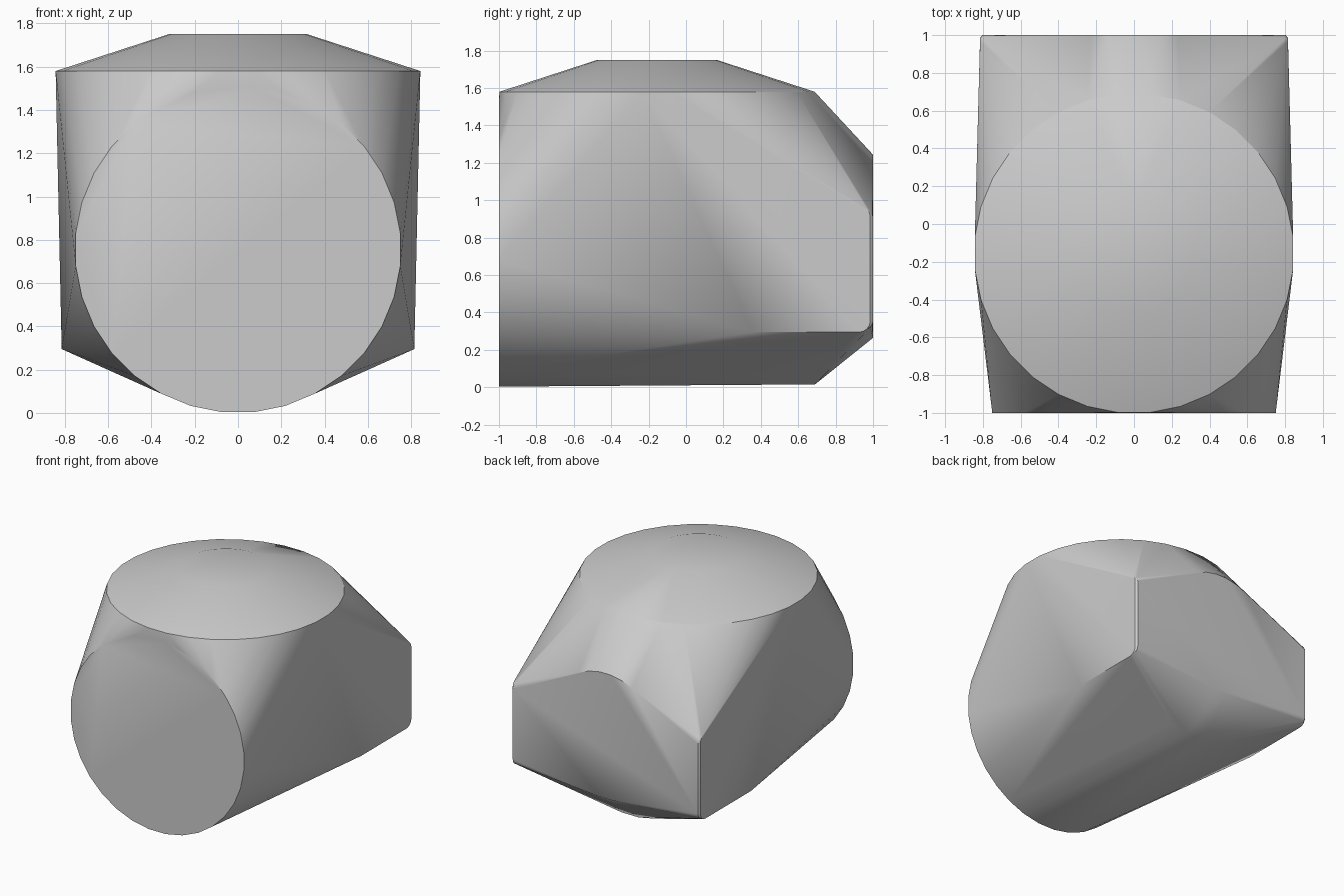
import bpy, bmesh
from math import sin, cos, pi, radians

cube = bpy.data.objects.get("Cube")
if cube:
    bpy.data.objects.remove(cube, do_unlink=True)

SEGMENTS = 32


def circle(r):
    """Points of a circle with flat sides on the axes."""
    angles = [2 * pi * (i + 0.5) / SEGMENTS for i in range(SEGMENTS)]
    return [(r * cos(a), r * sin(a)) for a in angles]


def rounded_panel(y0, y1, z0, z1, r):
    """Side outline in y and z, rounded at the two rear corners."""
    pts = [(y0, z0), (y0, z1)]
    for k in range(5):
        a = k * pi / 8
        pts.append((y1 - r + r * cos(a), z0 + r - r * sin(a)))
        pts.append((y1 - r + r * cos(a), z1 - r + r * sin(a)))
    return pts


points = []
# Lying drum: front disc, long barrel, narrower rear end
for y, r in ((-1, 0.754), (0.69, 0.742), (1, 0.492)):
    points += [(x, y, z + 0.754) for x, z in circle(r)]
# Upright cap: wide rim and small flat top
for z, r in ((1.58, 0.847), (1.75, 0.322)):
    points += [(x, y - 0.155, z) for x, y in circle(r)]
# Rear cheeks with a narrow bevel along the back edge
for side in (-1, 1):
    points += [(side * 0.815, y, z) for y, z in rounded_panel(0.36, 0.985, 0.295, 0.97, 0.06)]
    points += [(side * 0.803, y, z) for y, z in rounded_panel(0.9, 1, 0.305, 0.955, 0.05)]

# Wrap everything in one taut skin
bm = bmesh.new()
for p in points:
    bm.verts.new(p)
hull = bmesh.ops.convex_hull(bm, input=bm.verts)
loose = [v for v in bm.verts if not v.link_faces]
bmesh.ops.delete(bm, geom=loose, context='VERTS')
bmesh.ops.dissolve_limit(bm, angle_limit=radians(0.3), verts=bm.verts, edges=bm.edges)
bmesh.ops.recalc_face_normals(bm, faces=bm.faces)

mesh = bpy.data.meshes.new("body_shell")
bm.to_mesh(mesh)
bm.free()
body = bpy.data.objects.new("body_shell", mesh)
bpy.context.collection.objects.link(body)

# Plain grey finish
grey = bpy.data.materials.new("plain_grey")
grey.use_nodes = True
colour = (0.6, 0.6, 0.6, 1)
grey.diffuse_color = colour
grey.node_tree.nodes["Principled BSDF"].inputs["Base Color"].default_value = colour
mesh.materials.append(grey)

bpy.ops.object.select_all(action='DESELECT')
body.select_set(True)
bpy.context.view_layer.objects.active = body
bpy.ops.object.shade_smooth_by_angle(angle=radians(30))
